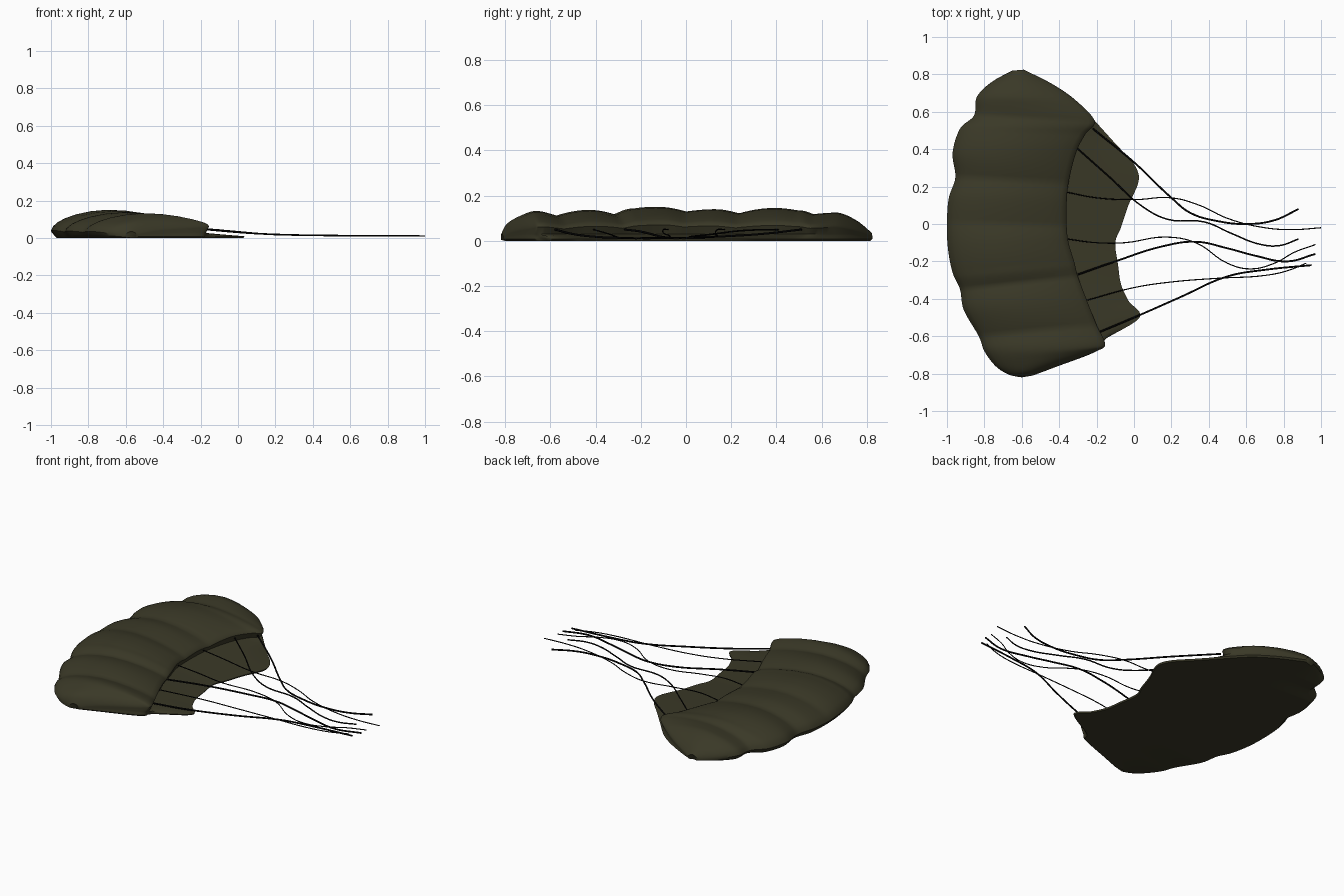
import bpy, bmesh, math

if "Cube" in bpy.data.objects:
    bpy.data.objects.remove(bpy.data.objects["Cube"])


def material(name, rgb):
    m = bpy.data.materials.new(name)
    m.diffuse_color = (*rgb, 1)
    m.use_nodes = True
    m.node_tree.nodes["Principled BSDF"].inputs["Base Color"].default_value = m.diffuse_color
    return m


olive = material("olive_fabric", (0.042, 0.040, 0.020))
black = material("black_cord", (0.002, 0.002, 0.002))

# Canopy ribs: rear x, y | lip x, y | lower flap x, y | crown height
RIBS = [
    (-.65, .82, -.59, .825, -.59, .825, .035),
    (-.76, .76, -.44, .75, -.44, .75, .09),
    (-.84, .68, -.31, .66, -.31, .66, .125),
    (-.855, .58, -.21, .55, -.19, .53, .118),
    (-.93, .51, -.26, .48, -.10, .43, .135),
    (-.97, .38, -.31, .38, .00, .32, .145),
    (-.955, .25, -.35, .22, .025, .23, .122),
    (-.99, .14, -.36, .11, -.03, .10, .140),
    (-1.0, .01, -.36, -.01, -.07, -.02, .130),
    (-.995, -.13, -.35, -.10, -.10, -.10, .150),
    (-.97, -.26, -.32, -.20, -.085, -.22, .143),
    (-.93, -.35, -.30, -.28, -.07, -.32, .118),
    (-.91, -.46, -.255, -.40, -.03, -.41, .137),
    (-.83, -.60, -.20, -.54, .03, -.50, .112),
    (-.80, -.68, -.155, -.64, -.16, -.62, .132),
    (-.74, -.76, -.20, -.68, -.20, -.68, .115),
    (-.67, -.805, -.42, -.765, -.42, -.765, .08),
    (-.60, -.82, -.54, -.81, -.54, -.81, .035),
]
SEAMS = {3, 6, 8, 11, 13}
STEPS = 6

# Fore-and-aft section of the top skin: fraction rear to lip, fraction of height
SECTION = [(.025, .12), (0, .27), (.015, .42), (.05, .56), (.11, .70), (.2, .84),
           (.32, .95), (.45, 1), (.6, .97), (.74, .88), (.86, .76), (.95, .64), (.99, .55), (1, .47)]


def catmull(a, b, c, d, u):
    return .5 * (2*b + (c-a)*u + (2*a-5*b+4*c-d)*u*u + (3*b-a-3*c+d)*u**3)


def all_ribs():
    n = len(RIBS)
    for i in range(n - 1):
        p = [RIBS[min(max(i + k, 0), n - 1)] for k in (-1, 0, 1, 2)]
        for s in range(STEPS):
            u = s / STEPS
            r = [catmull(*(q[j] for q in p), u) for j in range(7)]
            # sharp valley at every sewn seam, round billow between
            h0, h1 = p[1][6], p[2][6]
            if i in SEAMS:
                r[6] = h0 + (h1 - h0) * math.sin(u * math.pi / 2)
            elif i + 1 in SEAMS:
                r[6] = h1 + (h0 - h1) * math.cos(u * math.pi / 2)
            yield r
    yield list(RIBS[-1])


def rib_ring(r):
    rx, ry, lx, ly, fx, fy, h = r

    def at(t):
        return rx + (lx - rx) * t, ry + (ly - ry) * t
    inset = .975  # base sits slightly inside the bulging rim
    x, y = at(.05)
    pts = [(x, y * inset, 0)]
    pts += [(*at(t), h * k) for t, k in SECTION]
    # underside of the lip tucks back onto the lower skin
    zt = min(.03, .3 * h)
    x, y = at(.975)
    pts.append((x, y, zt))
    for k in (.35, .7, 1):
        pts.append((x + (fx - x) * k, y + (fy - y) * k, zt + (min(.009, zt) - zt) * k))
    pts.append((fx - .005, fy * .99, 0))
    for k in (.3, .6):
        bx, by = at(.05)
        pts.append((fx + (bx - fx) * k, (fy + (by - fy) * k) * (.99 - .015 * k), 0))
    return pts


# Inflated canopy with lower skin and front flap
bm = bmesh.new()
rings = [[bm.verts.new(p) for p in rib_ring(r)] for r in all_ribs()]
for a, b in zip(rings, rings[1:]):
    for j in range(len(a)):
        k = (j + 1) % len(a)
        bm.faces.new((a[j], a[k], b[k], b[j]))
bm.faces.new(rings[0])
bm.faces.new(rings[-1])
bmesh.ops.recalc_face_normals(bm, faces=bm.faces[:])
mesh = bpy.data.meshes.new("canopy")
bm.to_mesh(mesh)
bm.free()
canopy = bpy.data.objects.new("canopy", mesh)
bpy.context.collection.objects.link(canopy)
mesh.materials.append(olive)
bpy.context.view_layer.objects.active = canopy
canopy.select_set(True)
bpy.ops.object.shade_smooth_by_angle(angle=math.radians(38))


# Suspension lines trailing over the ground
def cord(name, radius, points):
    cu = bpy.data.curves.new(name, 'CURVE')
    cu.dimensions = '3D'
    cu.bevel_depth = radius
    cu.bevel_resolution = 1
    cu.resolution_u = 6
    cu.use_fill_caps = True
    sp = cu.splines.new('BEZIER')
    sp.bezier_points.add(len(points) - 1)
    for bp, (x, y) in zip(sp.bezier_points, points):
        bp.co = (x, y, min(.05, .011 + .019 * math.exp(-x / .22)))
        bp.handle_left_type = bp.handle_right_type = 'AUTO'
    cu.materials.append(black)
    ob = bpy.data.objects.new(name, cu)
    bpy.context.collection.objects.link(ob)


THICK, THIN = .005, .003
cord("line_1", THICK, [(-.22, .51), (0, .33), (.2, .14), (.3, .06), (.45, .015), (.6, 0), (.75, .02), (.88, .08)])
cord("line_2", .004, [(-.31, .41), (-.13, .25), (.05, .09), (.18, .025), (.38, .01), (.52, -.05), (.68, -.11), (.78, -.115), (.88, -.08)])
cord("line_3", THIN, [(-.36, .17), (-.2, .14), (0, .13), (.2, .14), (.35, .1), (.5, .03), (.7, -.02), (.85, -.03), (1, -.02)])
cord("line_4", THIN, [(-.36, -.08), (-.2, -.1), (-.05, -.1), (.17, -.07), (.33, -.1), (.5, -.21), (.62, -.24), (.75, -.21), (.86, -.15), (.97, -.11)])
cord("line_5", THICK, [(-.3, -.27), (-.1, -.2), (.15, -.12), (.33, -.095), (.5, -.13), (.65, -.17), (.82, -.2), (.97, -.16)])
cord("line_6", THIN, [(-.26, -.41), (0, -.34), (.2, -.31), (.45, -.29), (.7, -.275), (.82, -.25), (.92, -.21)])
cord("line_7", THICK, [(-.19, -.58), (0, -.5), (.25, -.39), (.5, -.28), (.7, -.245), (.95, -.22)])
